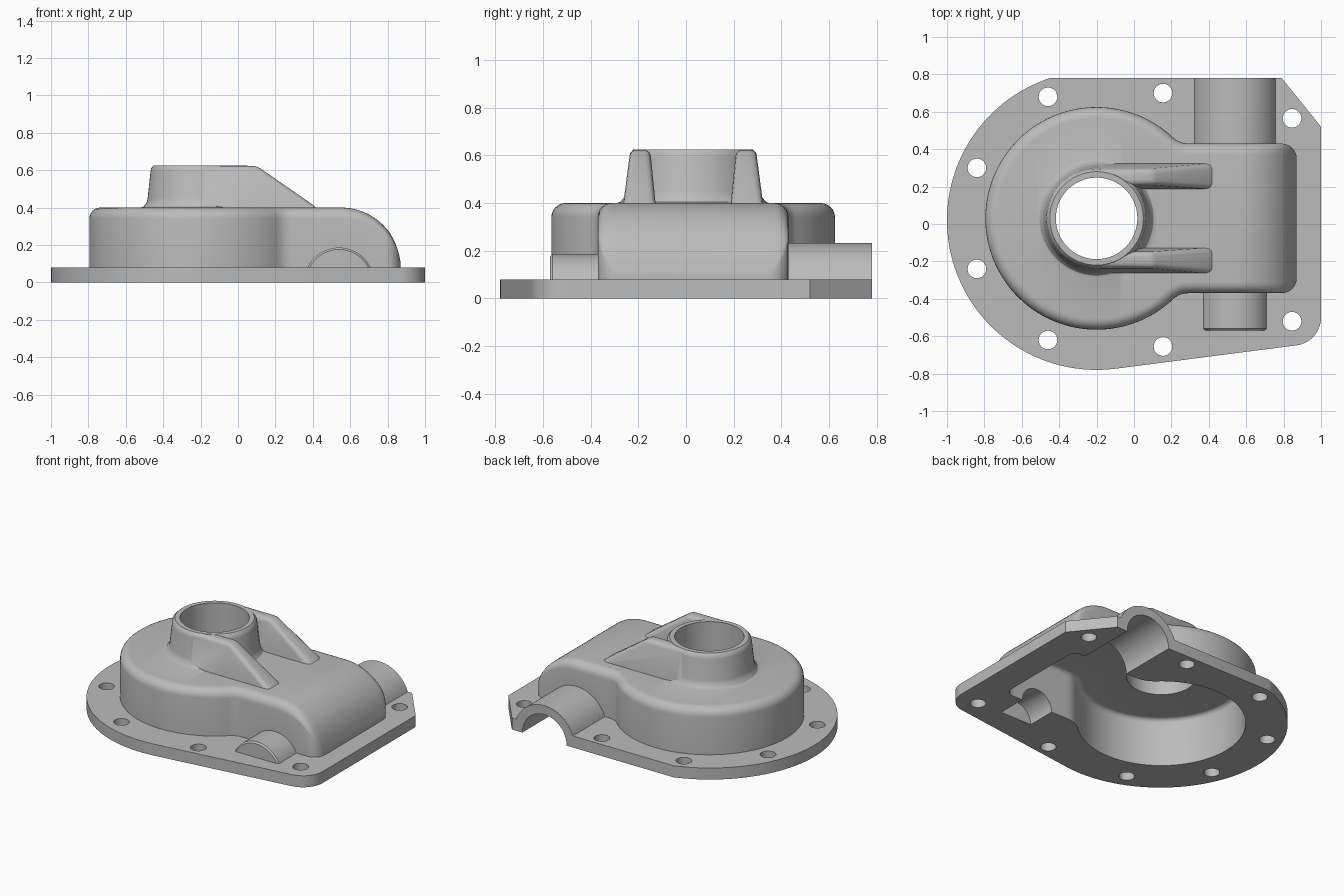
import bpy, bmesh
from math import sin, cos, pi, sqrt, atan2, radians

if "Cube" in bpy.data.objects:
    bpy.data.objects.remove(bpy.data.objects["Cube"])

CX, CY = -0.2, 0.03          # main bore axis
TX = 0.54                    # side shaft axis

metal = bpy.data.materials.new("cast_grey")
metal.diffuse_color = (0.5, 0.5, 0.5, 1)
metal.use_nodes = True
metal.node_tree.nodes["Principled BSDF"].inputs["Base Color"].default_value = metal.diffuse_color


def loft(name, rings, strip_cap=False):
    """Skin a stack of equal rings and cap both ends."""
    bm = bmesh.new()
    vs = [[bm.verts.new(p) for p in r] for r in rings]
    n = len(vs[0])
    for a, b in zip(vs, vs[1:]):
        for i in range(n):
            j = (i + 1) % n
            bm.faces.new((a[i], a[j], b[j], b[i]))
    bm.faces.new(vs[0])
    top = vs[-1]
    if strip_cap:            # mirrored ring: join opposite points
        bm.faces.new((top[0], top[1], top[n - 1]))
        for i in range(1, (n - 1) // 2):
            bm.faces.new((top[i], top[i + 1], top[n - i - 1], top[n - i]))
    else:
        bm.faces.new(top)
    bmesh.ops.recalc_face_normals(bm, faces=bm.faces[:])
    me = bpy.data.meshes.new(name)
    bm.to_mesh(me)
    bm.free()
    me.materials.append(metal)
    ob = bpy.data.objects.new(name, me)
    bpy.context.collection.objects.link(ob)
    return ob


def arc(cx, cy, r, a0, a1, n):
    return [(cx + r * cos(a0 + (a1 - a0) * i / n), cy + r * sin(a0 + (a1 - a0) * i / n))
            for i in range(n + 1)]


def lathe(name, x, y, profile, n=64):
    return loft(name, [[(x + r * cos(2 * pi * i / n), y + r * sin(2 * pi * i / n), z)
                        for i in range(n)] for r, z in profile])


def shaft(name, prof, a0=0.0, a1=2 * pi, n=48):
    """Round bar along y, as (radius, y) stations."""
    full = a1 - a0 > 6
    rings = []
    for r, y in prof:
        pts = arc(TX, 0, r, a0, a1, n)
        rings.append([(x, y, z) for x, z in (pts[:-1] if full else pts)])
    return loft(name, rings)


def apply_mod(ob, mod):
    bpy.context.view_layer.objects.active = ob
    bpy.ops.object.modifier_apply(modifier=mod.name)


def combine(ob, tool, op):
    m = ob.modifiers.new(op, 'BOOLEAN')
    m.operation, m.object, m.solver = op, tool, 'EXACT'
    apply_mod(ob, m)
    bpy.data.objects.remove(tool, do_unlink=True)


def housing(name, R, W, E, f, c, top, rnd, base):
    """Round drum blended into a box whose right end rolls down to the flange."""
    def outline(d):
        fx, fy = sqrt((R + f) ** 2 - (W + f) ** 2), W + f
        t = atan2(fy, fx)
        half = arc(0, 0, R - d, pi, t, 44)
        half += arc(fx, fy, f + d, t + pi, 1.5 * pi, 8)[1:]
        x0, x1 = CX + fx, E - c
        half = [(x + CX, y) for x, y in half]
        half += [(x0 + (x1 - x0) * i / 24, W - d) for i in range(1, 25)]
        half += arc(E - c, W - c, c - d, pi / 2, 0, 6)[1:]
        return half + [(x, -y) for x, y in reversed(half[1:])]

    def drop(x):
        t = min(max((x - 0.55) / (E - 0.55), 0), 0.996)
        return sqrt(1 - t * t)

    rings = [[(x, y + CY, base) for x, y in outline(0)]]
    for k in range(7):
        a = k / 6 * pi / 2
        d, z = rnd * (1 - cos(a)), top - rnd + rnd * sin(a)
        rings.append([(x, y + CY, 0.08 + (z - 0.08) * drop(x)) for x, y in outline(d)])
    return loft(name, rings, True)


# Flange plate: big arc, flat back, chamfer, rounded front corner
plate = arc(CX, 0.02, 0.8, radians(108.2), radians(277.3), 64)
plate += arc(0.85, -0.5, 0.15, radians(-82.7), 0, 10)
plate += [(1, 0.52), (0.79, 0.78)]
cover = loft("gear_cover", [[(x, y, z) for x, y in plate] for z in (0, 0.08)])

# Housing shell
combine(cover, housing("housing", 0.595, 0.4, 0.87, 0.12, 0.08, 0.4, 0.06, 0.04), 'UNION')

# Shaft humps on the back and front
combine(cover, shaft("back_hump", [(0.232, 0.2), (0.232, 0.78)], 0.1, pi - 0.1), 'UNION')
combine(cover, shaft("front_hump", [(0.186, -0.1), (0.186, -0.56), (0.176, -0.57)],
                     0.13, pi - 0.13), 'UNION')

# Raised boss with flared foot and rounded rim
combine(cover, lathe("boss", CX, CY, [(0.33, 0.37), (0.325, 0.398), (0.305, 0.405), (0.289, 0.425),
                                      (0.283, 0.45), (0.268, 0.59), (0.264, 0.61),
                                      (0.25, 0.625)]), 'UNION')

# Pair of sloping ribs beside the boss
side = [(-0.2, 0.36), (-0.2, 0.623), (0.1, 0.623), (0.4, 0.415), (0.46, 0.36)]
for s in (1, -1):
    rib = loft("rib", [[(x, CY + s * (y + k * (0.62 - z)), z) for x, z in side]
                       for y, k in ((0.18, -0.1), (0.264, 0.13))])
    bev = rib.modifiers.new("round", 'BEVEL')
    bev.width, bev.segments = 0.025, 3
    apply_mod(rib, bev)
    combine(cover, rib, 'UNION')

# Hollow interior, shaft bores and main bore
combine(cover, housing("cavity", 0.53, 0.335, 0.8, 0.185, 0.06, 0.335, 0.03, -0.05), 'DIFFERENCE')
combine(cover, shaft("back_bore", [(0.17, 0.2), (0.17, 0.9)]), 'DIFFERENCE')
combine(cover, shaft("front_bore", [(0.12, -0.51), (0.12, -0.15)]), 'DIFFERENCE')
combine(cover, lathe("main_bore", CX, CY, [(0.218, 0.2), (0.218, 0.8)]), 'DIFFERENCE')

# Bolt holes around the flange
for x, y in [(-0.46, 0.68), (0.155, 0.7), (0.845, 0.565), (-0.84, 0.3),
             (-0.84, -0.24), (-0.46, -0.62), (0.155, -0.655), (0.845, -0.52)]:
    combine(cover, lathe("bolt_hole", x, y, [(0.05, -0.05), (0.05, 0.15)], 24), 'DIFFERENCE')

# Smooth shading with crisp machined edges
bpy.ops.object.select_all(action='DESELECT')
cover.select_set(True)
bpy.context.view_layer.objects.active = cover
bpy.ops.object.shade_smooth_by_angle(angle=radians(32))
